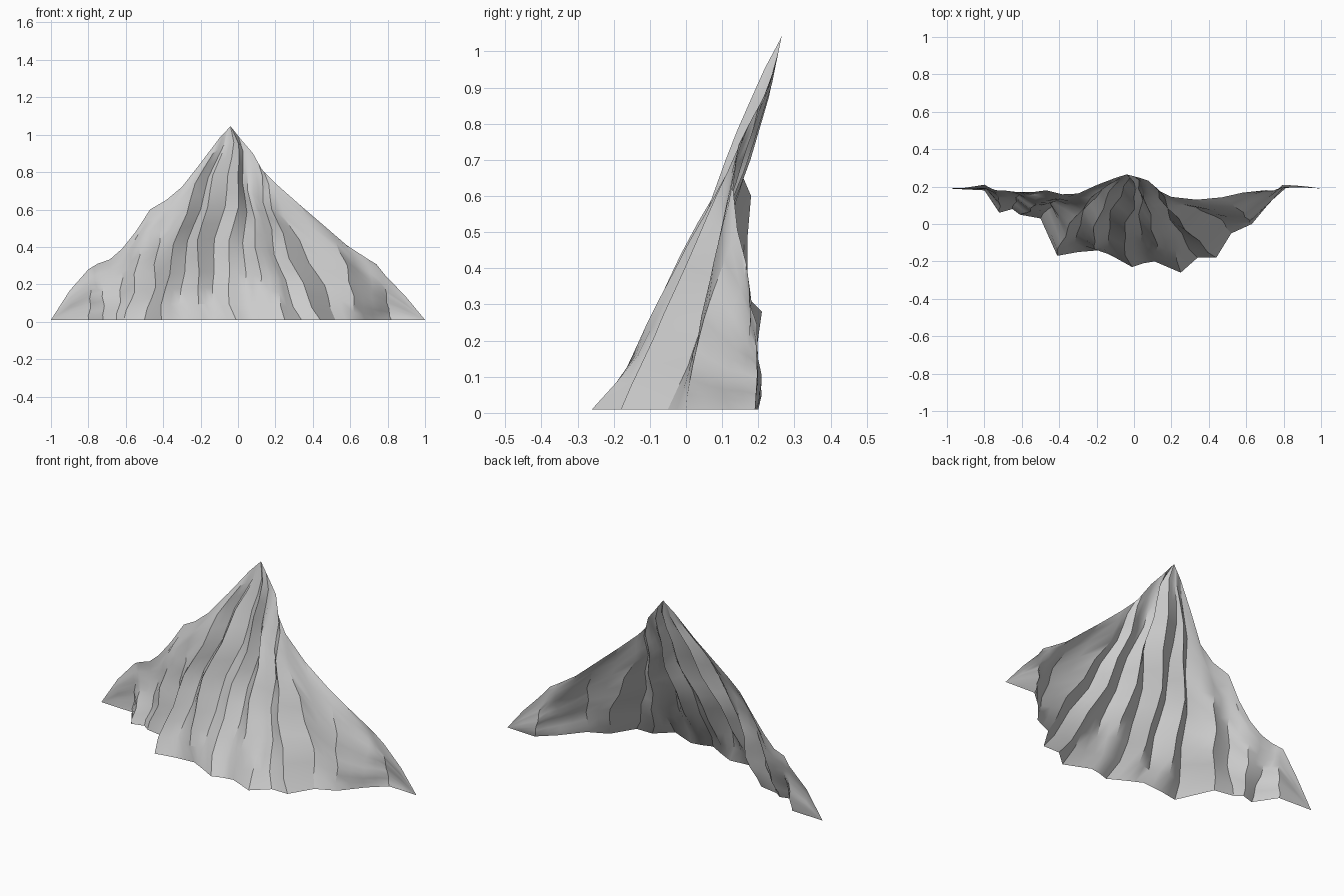
import bpy, bmesh, math, random
random.seed(4)

# Skyline of the mountain: x, y, z
SKY = [(-1, .19, .01), (-.94, .19, .11), (-.84, .2, .25), (-.8, .21, .28), (-.75, .18, .31),
       (-.7, .18, .32), (-.62, .17, .39), (-.54, .17, .49), (-.47, .18, .6), (-.35, .15, .67),
       (-.27, .17, .75), (-.22, .2, .82), (-.12, .24, .96), (-.04, .265, 1.045), (.02, .25, .97),
       (.08, .23, .9), (.13, .18, .81), (.2, .145, .74), (.3, .13, .65), (.42, .13, .55),
       (.52, .155, .46), (.64, .18, .36), (.73, .17, .32), (.81, .205, .22), (.86, .205, .16),
       (.92, .195, .12), (1, .19, .01)]

# Folds down the face: foot x, foot y, skyline x, then x/y offsets at 1/3 and 2/3 of the way
FOLDS = [(-1, .19, -1, 0, 0, 0, 0), (-.8, .18, -.8, .01, -.01, .01, 0),
         (-.72, .06, -.75, .01, .02, .01, .01), (-.65, .08, -.62, .01, .02, .01, .02),
         (-.61, .05, -.47, -.01, -.02, .01, -.02), (-.5, .03, -.30, -.05, .01, -.01, .03),
         (-.41, -.17, -.1, -.05, .0, -.05, .0), (-.3, -.15, -.06, -.04, .05, -.06, .05),
         (-.18, -.14, -.045, -.06, .0, -.08, -.05), (-.1, -.18, -.04, .0, .06, -.05, .06),
         (-.01, -.23, -.035, .03, .01, -.03, .04), (.05, -.21, 0, .02, .06, .0, .06),
         (.11, -.2, .05, .0, .0, .02, -.02), (.25, -.26, .08, -.03, .03, -.01, .06),
         (.34, -.18, .11, -.03, .04, -.04, .04), (.44, -.18, .14, -.03, .0, -.03, .0),
         (.52, -.05, .2, -.02, .02, .01, .03), (.63, 0, .47, .04, -.02, .03, -.02),
         (.73, .12, .69, .01, .01, .0, -.02), (.82, .2, .79, -.01, .0, -.01, .01),
         (1, .19, 1, 0, 0, 0, 0)]
ROWS, SPLIT = 12, 2


def skyline(x):
    for a, b in zip(SKY, SKY[1:]):
        if x <= b[0]:
            t = (x - a[0]) / (b[0] - a[0])
            return [p + (q - p) * t for p, q in zip(a, b)]
    return list(SKY[-1])


def column(f):
    """Points from skyline to foot along one fold."""
    fx, fy, tx, x1, y1, x2, y2 = f
    top = skyline(tx)
    pts = []
    for i in range(ROWS + 1):
        s = i / ROWS
        w1 = 13.5 * s * (s - 1) * (s - 2 / 3)      # cubic blend of the two offsets
        w2 = -13.5 * s * (s - 1) * (s - 1 / 3)
        wave = .010 * math.sin(6 * math.pi * s) * min(1, top[2] * 1.5)
        pts.append((top[0] + (fx - top[0]) * s + x1 * w1 + x2 * w2 + wave,
                    top[1] + (fy - top[1]) * s + y1 * w1 + y2 * w2,
                    top[2] + (.01 - top[2]) * s))
    return pts


# Rock face: open sheet lofted between the folds
bm = bmesh.new()
columns = []
for a, b in zip(FOLDS, FOLDS[1:]):
    for k in range(SPLIT):
        columns.append(column([p + (q - p) * k / SPLIT for p, q in zip(a, b)]))
columns.append(column(FOLDS[-1]))
grid = [[bm.verts.new(p) for p in c] for c in columns]
for c, d in zip(grid, grid[1:]):
    for i in range(ROWS):
        bm.faces.new((c[i], c[i + 1], d[i + 1], d[i]))

# Slight chipping of the rock, leaving the skyline and foot as they are
for c in grid[1:-1]:
    for v in c[1:-1]:
        v.co.y += random.uniform(-.002, .002)
bmesh.ops.remove_doubles(bm, verts=bm.verts, dist=.0005)
mesh = bpy.data.meshes.new("mountain_face")
bm.to_mesh(mesh)
bm.free()
obj = bpy.data.objects.new("mountain_face", mesh)
bpy.context.collection.objects.link(obj)
bpy.context.view_layer.objects.active = obj
obj.select_set(True)
bpy.ops.object.shade_smooth_by_angle(angle=math.radians(30))
